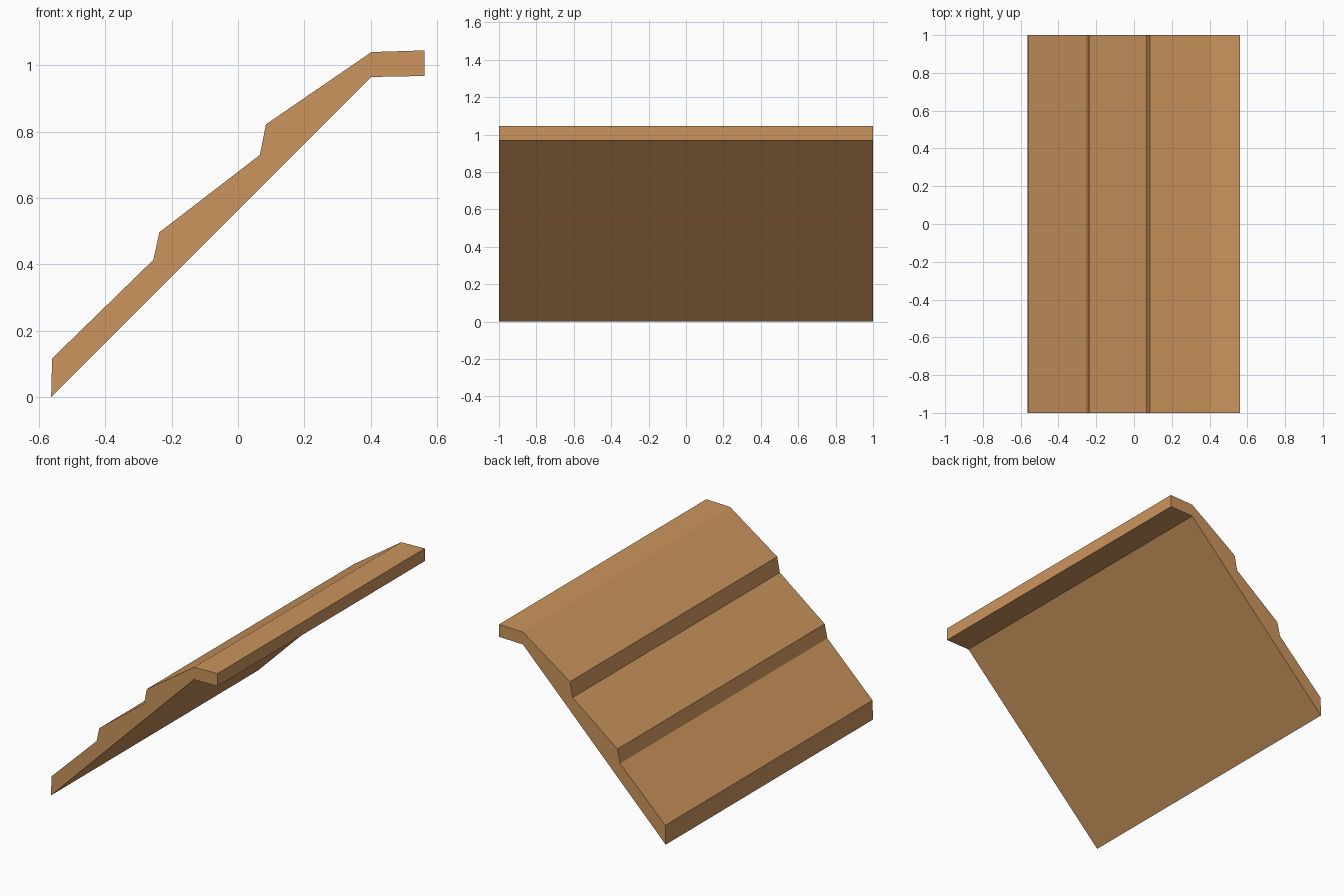
import bpy, bmesh

if "Cube" in bpy.data.objects:
    bpy.data.objects.remove(bpy.data.objects["Cube"])

# Side profile of the stepped roof panel (x, z)
PROFILE = [
    (-0.563, 0.0), (0.402, 0.965), (0.562, 0.968),      # underside and ridge lip
    (0.562, 1.045), (0.402, 1.04),                      # ridge cap
    (0.084, 0.822), (0.066, 0.73),                      # top board and step
    (-0.237, 0.497), (-0.255, 0.414), (-0.56, 0.117),   # middle and bottom boards
]

wood = bpy.data.materials.new("warm wood")
wood.diffuse_color = (0.6, 0.3, 0.11, 1)
wood.use_nodes = True
wood.node_tree.nodes["Principled BSDF"].inputs["Base Color"].default_value = wood.diffuse_color

# Extrude the profile along y
bm = bmesh.new()
cap = bm.faces.new([bm.verts.new((x, -1, z)) for x, z in PROFILE])
ext = bmesh.ops.extrude_face_region(bm, geom=[cap], use_keep_orig=True)
bmesh.ops.translate(bm, vec=(0, 2, 0),
                    verts=[g for g in ext["geom"] if isinstance(g, bmesh.types.BMVert)])
bmesh.ops.recalc_face_normals(bm, faces=bm.faces)

mesh = bpy.data.meshes.new("stepped_roof_panel")
bm.to_mesh(mesh)
bm.free()
mesh.materials.append(wood)
bpy.context.collection.objects.link(bpy.data.objects.new("stepped_roof_panel", mesh))
